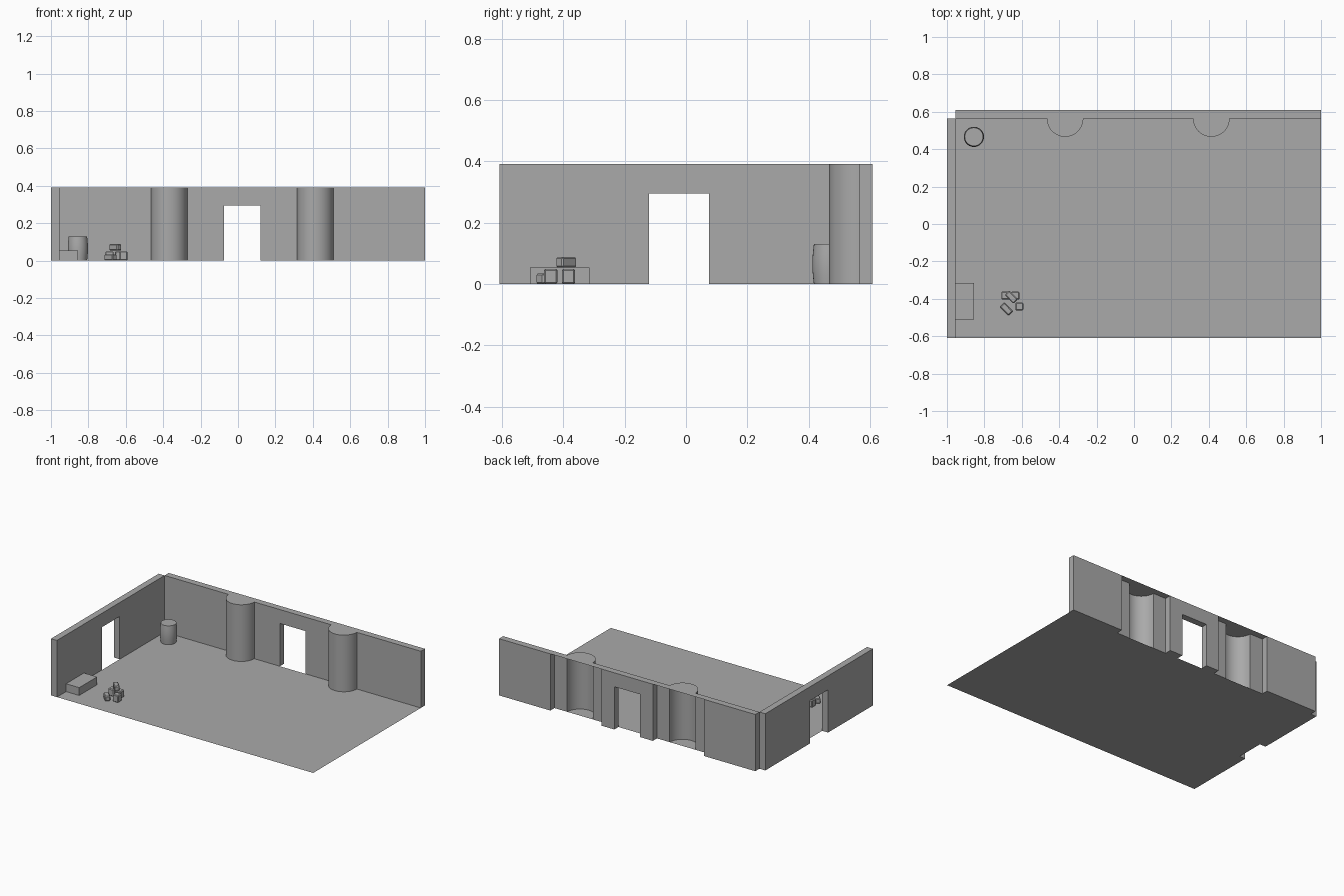
import bpy, bmesh, math
from mathutils import Matrix, Vector

if "Cube" in bpy.data.objects:
    bpy.data.objects.remove(bpy.data.objects["Cube"], do_unlink=True)

TILE = 0.391                 # wall module width and height
THICK = 0.045                # wall thickness
X0, X1 = -1 + THICK, 1.0     # floor extents
Y0, Y1 = -0.609, 0.564
DOOR_H = 0.295

GREY = (0.4, 0.4, 0.4, 1)
stone = bpy.data.materials.new("plain grey")
stone.use_nodes = True
stone.diffuse_color = GREY
bsdf = next(n for n in stone.node_tree.nodes if n.type == 'BSDF_PRINCIPLED')
bsdf.inputs["Base Color"].default_value = GREY


def finish(name, bm, smooth=False, matrix=None, recalc=True):
    """Turn a bmesh into a named, coloured object."""
    if recalc:
        bmesh.ops.recalc_face_normals(bm, faces=bm.faces)
    me = bpy.data.meshes.new(name)
    bm.to_mesh(me)
    bm.free()
    me.materials.append(stone)
    if smooth:
        me.shade_smooth()
        me.set_sharp_from_angle(angle=math.radians(35))
    ob = bpy.data.objects.new(name, me)
    bpy.context.scene.collection.objects.link(ob)
    if matrix:
        ob.matrix_world = matrix
    return ob


def block(name, centre, size, turn=0, bevel=0):
    """Box given by its centre and size, turned about z."""
    bm = bmesh.new()
    bmesh.ops.create_cube(bm, size=1)
    bmesh.ops.scale(bm, vec=size, verts=bm.verts)
    if bevel:
        bmesh.ops.bevel(bm, geom=bm.edges[:], offset=bevel, segments=1, affect='EDGES')
    place = Matrix.Translation(centre) @ Matrix.Rotation(math.radians(turn), 4, 'Z')
    return finish(name, bm, matrix=place)


def door_wall(name, width, matrix):
    """Wall slab with a doorway in the middle, local x along, y through."""
    half, gap = width / 2, TILE / 4
    right = [(gap, 0), (half, 0), (half, TILE)]
    outline = right + [(-x, z) for x, z in reversed(right)]
    outline += [(-gap, DOOR_H), (gap, DOOR_H)]
    bm = bmesh.new()
    face = bm.faces.new([bm.verts.new((x, 0, z)) for x, z in outline])
    out = bmesh.ops.extrude_face_region(bm, geom=[face])
    moved = [v for v in out["geom"] if isinstance(v, bmesh.types.BMVert)]
    bmesh.ops.translate(bm, verts=moved, vec=(0, THICK, 0))
    return finish(name, bm, matrix=matrix)


def column_wall(name, x):
    """Open-backed wall shell with a half-round column and a top cap."""
    half, r, n = TILE / 2, TILE / 4, 24
    path = [(-half, 0)]
    path += [(-r * math.cos(math.pi * i / n), -r * math.sin(math.pi * i / n)) for i in range(n + 1)]
    path += [(half, 0)]
    bm = bmesh.new()
    low = [bm.verts.new((px, py, 0)) for px, py in path]
    top = [bm.verts.new((px, py, TILE)) for px, py in path]
    for i in range(len(path) - 1):
        bm.faces.new((low[i], low[i + 1], top[i + 1], top[i]))
    back = [bm.verts.new((s * half, THICK, TILE)) for s in (1, -1)]
    bm.faces.new(top + back)
    return finish(name, bm, True, Matrix.Translation((x, Y1, 0)), recalc=False)


# Floor
bm = bmesh.new()
bm.faces.new([bm.verts.new(p) for p in ((X0, Y0, 0), (X1, Y0, 0), (X1, Y1, 0), (X0, Y1, 0))])
finish("floor", bm, recalc=False)

# Back wall: plain, column, door, column, plain
mid = (X0 + X1) / 2
door_wall("back_door_wall", TILE, Matrix.Translation((mid, Y1, 0)))
for side, tag in ((-1, "right"), (1, "left")):
    column_wall("column_wall_" + tag, mid + side * TILE)
    block("plain_wall_" + tag, (mid + side * 2 * TILE, Y1 + THICK / 2, TILE / 2),
          (TILE, THICK, TILE))

# Side wall with its doorway
door_wall("side_door_wall", Y1 - Y0,
          Matrix.Translation((X0, (Y0 + Y1) / 2, 0)) @ Matrix.Rotation(math.pi / 2, 4, 'Z'))

# Bench against the side wall
block("bench", (-0.905, -0.412, 0.027), (0.1, 0.195, 0.054))

# Barrel with a slight bulge
bm = bmesh.new()
rings, sides = [], 32
for k in range(9):
    t = k / 8
    r = 0.049 + 0.005 * math.sin(math.pi * t)
    rings.append([bm.verts.new((r * math.cos(a), r * math.sin(a), 0.13 * t))
                  for a in (2 * math.pi * i / sides for i in range(sides))])
for a, b in zip(rings, rings[1:]):
    for i in range(sides):
        j = (i + 1) % sides
        bm.faces.new((a[i], a[j], b[j], b[i]))
bm.faces.new(rings[0])
bm.faces.new(rings[-1])
finish("barrel", bm, True, Matrix.Translation((-0.856, 0.466, 0)))

# Pile of stones
for i, x in enumerate((-0.687, -0.635)):
    block(f"cube_stone_{i + 1}", (x, -0.383, 0.025), (0.045, 0.043, 0.05), bevel=0.005)
block("cube_stone_3", (-0.613, -0.441, 0.025), (0.043, 0.043, 0.05), bevel=0.005)
block("long_stone_low", (-0.682, -0.455, 0.017), (0.066, 0.034, 0.034), -46, 0.005)
block("long_stone_top", (-0.656, -0.391, 0.071), (0.066, 0.034, 0.034), -46, 0.005)
